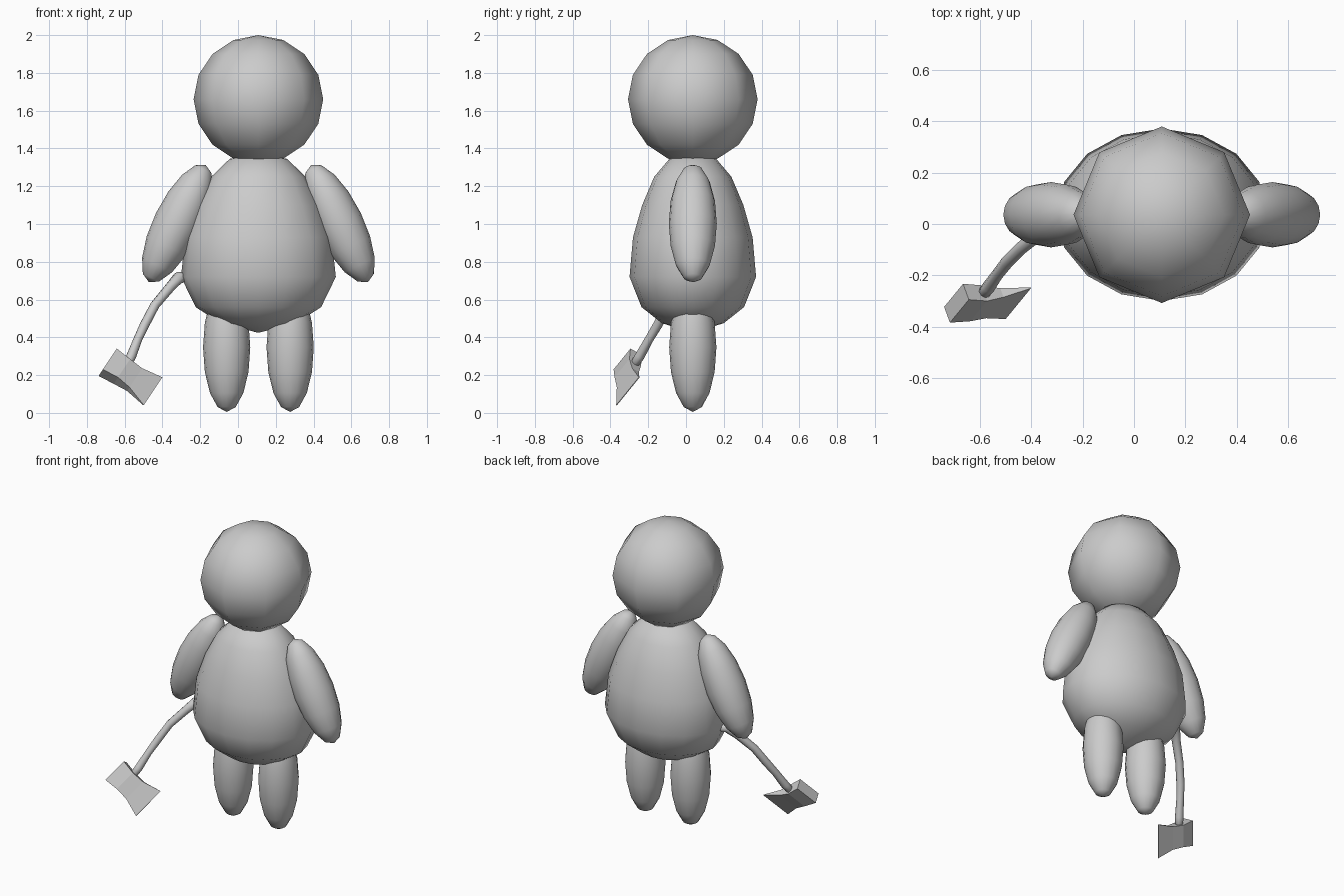
import bpy, bmesh, math
from mathutils import Vector, Matrix

if "Cube" in bpy.data.objects:
    bpy.data.objects.remove(bpy.data.objects["Cube"])

CX, CY = 0.108, 0.036          # axis of the figure

grey = bpy.data.materials.new("plain_grey")
grey.diffuse_color = (0.6, 0.6, 0.6, 1)
grey.use_nodes = True
grey.node_tree.nodes["Principled BSDF"].inputs["Base Color"].default_value = grey.diffuse_color


def finish(name, bm, smooth=True):
    bmesh.ops.recalc_face_normals(bm, faces=bm.faces[:])
    for f in bm.faces:
        f.smooth = smooth
    me = bpy.data.meshes.new(name)
    bm.to_mesh(me)
    bm.free()
    me.materials.append(grey)
    ob = bpy.data.objects.new(name, me)
    bpy.context.collection.objects.link(ob)
    return ob


def ellipsoid(name, center, radii, tilt=0, segments=16):
    bm = bmesh.new()
    mat = (Matrix.Translation(center) @ Matrix.Rotation(tilt, 4, 'Y')
           @ Matrix.Diagonal((*radii, 1)))
    bmesh.ops.create_uvsphere(bm, u_segments=segments, v_segments=8,
                              radius=1, matrix=mat)
    return finish(name, bm)


def loft(name, rings, smooth):
    """Skin closed rings of points and cap both ends."""
    bm = bmesh.new()
    loops = [[bm.verts.new(p) for p in ring] for ring in rings]
    n = len(loops[0])
    for a, b in zip(loops, loops[1:]):
        for i in range(n):
            j = (i + 1) % n
            bm.faces.new((a[i], a[j], b[j], b[i]))
    bm.faces.new(loops[0])
    bm.faces.new(loops[-1])
    return finish(name, bm, smooth)


# Head: eight-sided ball
ellipsoid("head", (CX, CY, 1.66), (0.343, 0.343, 0.34), segments=8)

# Body: pear-shaped lathe, wider than deep (relative radius, height)
profile = [(0.01, 0.425), (0.49, 0.475), (0.81, 0.56), (1.0, 0.72), (0.945, 0.93),
           (0.8, 1.10), (0.61, 1.25), (0.37, 1.345), (0.01, 1.37)]
angles = [math.tau * i / 16 for i in range(16)]
loft("body", [[(CX + 0.41 * r * math.cos(a), CY + 0.335 * r * math.sin(a), z)
               for a in angles] for r, z in profile], True)

# Arms and legs, mirrored about the body axis
for side, s in (("left", 1), ("right", -1)):
    ellipsoid(side + "_arm", (CX + s * 0.43, CY, 1.003), (0.125, 0.127, 0.345),
              tilt=-s * math.radians(25.8))
    ellipsoid(side + "_leg", (CX + s * 0.168, CY, 0.347), (0.125, 0.125, 0.342))

# Axe handle: slightly wavy tapered stick
path = [(-0.27, 0.04, 0.72), (-0.315, 0.01, 0.715), (-0.36, -0.03, 0.665),
        (-0.44, -0.095, 0.57), (-0.495, -0.15, 0.465), (-0.53, -0.195, 0.39),
        (-0.565, -0.245, 0.30), (-0.60, -0.29, 0.23)]
path = [Vector(p) for p in path]
widths = [0.025, 0.033, 0.027, 0.025, 0.025, 0.023, 0.026, 0.022]
rings = []
for i, (p, w) in enumerate(zip(path, widths)):
    t = (path[min(i + 1, len(path) - 1)] - path[max(i - 1, 0)]).normalized()
    u = t.cross(Vector((1, -1, 0))).normalized()
    v = t.cross(u)
    rings.append([p + w * (math.cos(k * math.tau / 8) * u + math.sin(k * math.tau / 8) * v)
                  for k in range(8)])
loft("axe_handle", rings, True)

# Axe head: thick poll narrowing to a flared cutting edge
poll = Vector((-0.69, -0.308, 0.268))
along = Vector((0.84, 0, -0.54)).normalized()
up = Vector((0.46, 0.56, 0.69)).normalized()
thick = along.cross(up).normalized()
sections = [(0, 0.08, 0.037), (0.09, 0.07, 0.037), (0.17, 0.073, 0.021),
            (0.285, 0.107, 0.002)]     # distance, half height, half thickness
loft("axe_head", [[poll + along * d + up * h * a + thick * t * b
                   for a, b in ((1, 1), (1, -1), (-1, -1), (-1, 1))]
                  for d, h, t in sections], False)
